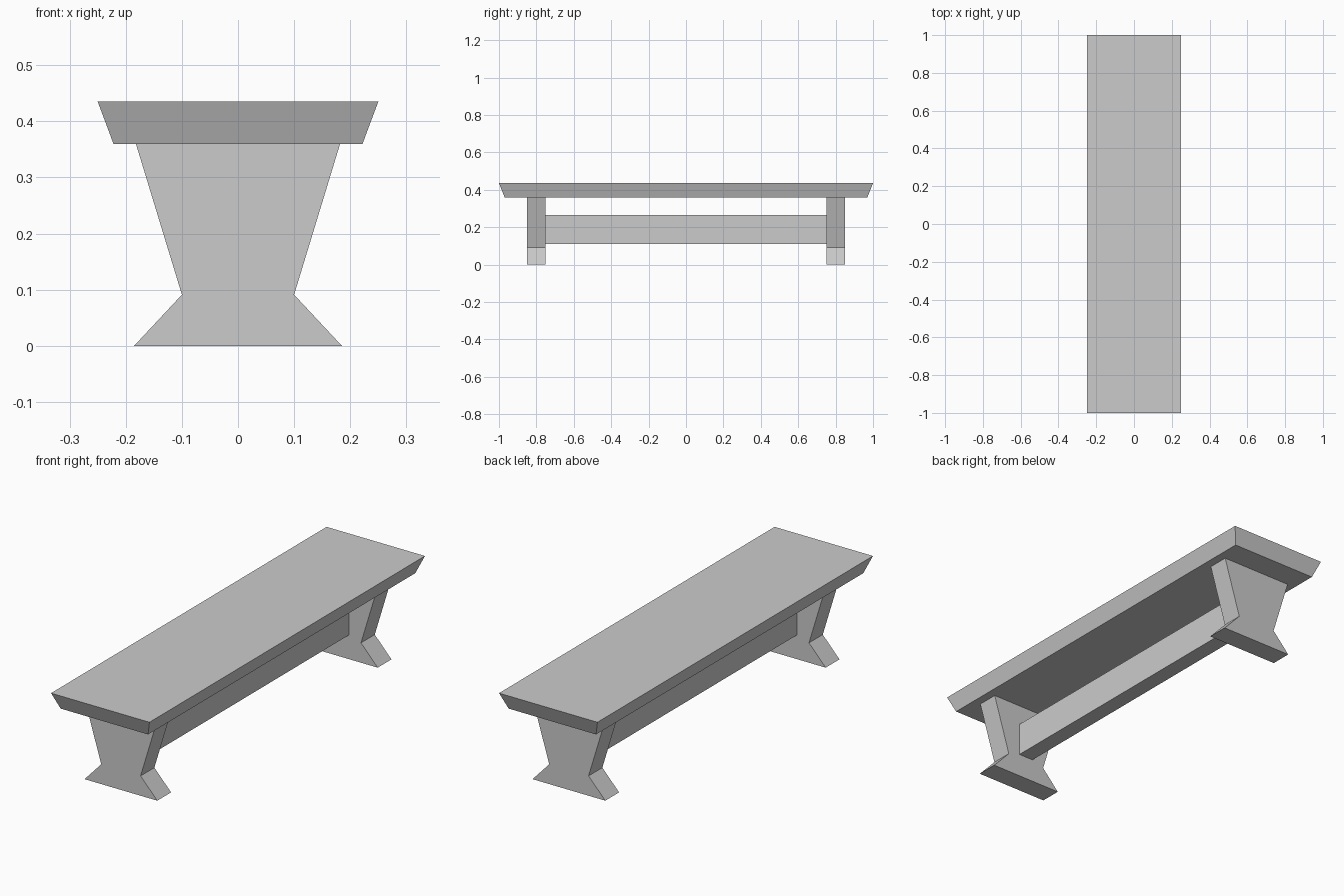
import bpy

cube = bpy.data.objects.get("Cube")
if cube:
    bpy.data.objects.remove(cube, do_unlink=True)

GREY = (0.6, 0.6, 0.6, 1)
grey = bpy.data.materials.new("light_grey")
grey.use_nodes = True
grey.diffuse_color = GREY
grey.node_tree.nodes["Principled BSDF"].inputs["Base Color"].default_value = GREY


def loft(name, rings):
    """Join closed rings of equal length and cap both ends."""
    n = len(rings[0])
    verts = [p for ring in rings for p in ring]
    faces = [tuple(reversed(range(n))), tuple(range(len(verts) - n, len(verts)))]
    for r in range(len(rings) - 1):
        a, b = r * n, (r + 1) * n
        for i in range(n):
            j = (i + 1) % n
            faces.append((a + i, a + j, b + j, b + i))
    mesh = bpy.data.meshes.new(name)
    mesh.from_pydata(verts, [], faces)
    mesh.materials.append(grey)
    obj = bpy.data.objects.new(name, mesh)
    bpy.context.collection.objects.link(obj)
    return obj


def rectangle(half_x, y0, y1, z):
    return [(-half_x, y0, z), (half_x, y0, z), (half_x, y1, z), (-half_x, y1, z)]


SEAT_BOTTOM, SEAT_TOP = 0.36, 0.435

# Seat slab, bevelled inwards towards its underside
loft("seat", [rectangle(0.222, -0.97, 0.97, SEAT_BOTTOM),
              rectangle(0.25, -1, 1, SEAT_TOP)])

# Waisted end legs: half width at each height
leg_profile = [(0.185, 0), (0.1, 0.091), (0.182, SEAT_BOTTOM)]


def leg(name, y0, y1):
    outline = [(w, z) for w, z in leg_profile]
    outline += [(-w, z) for w, z in reversed(leg_profile)]
    # Rings run from back to front so that the normals face outwards
    loft(name, [[(x, y, z) for x, z in outline] for y in (y1, y0)])


leg("front_leg", -0.85, -0.75)
leg("back_leg", 0.75, 0.85)

# Stretcher board between the legs
loft("stretcher", [rectangle(0.038, -0.75, 0.75, z) for z in (0.11, 0.265)])
